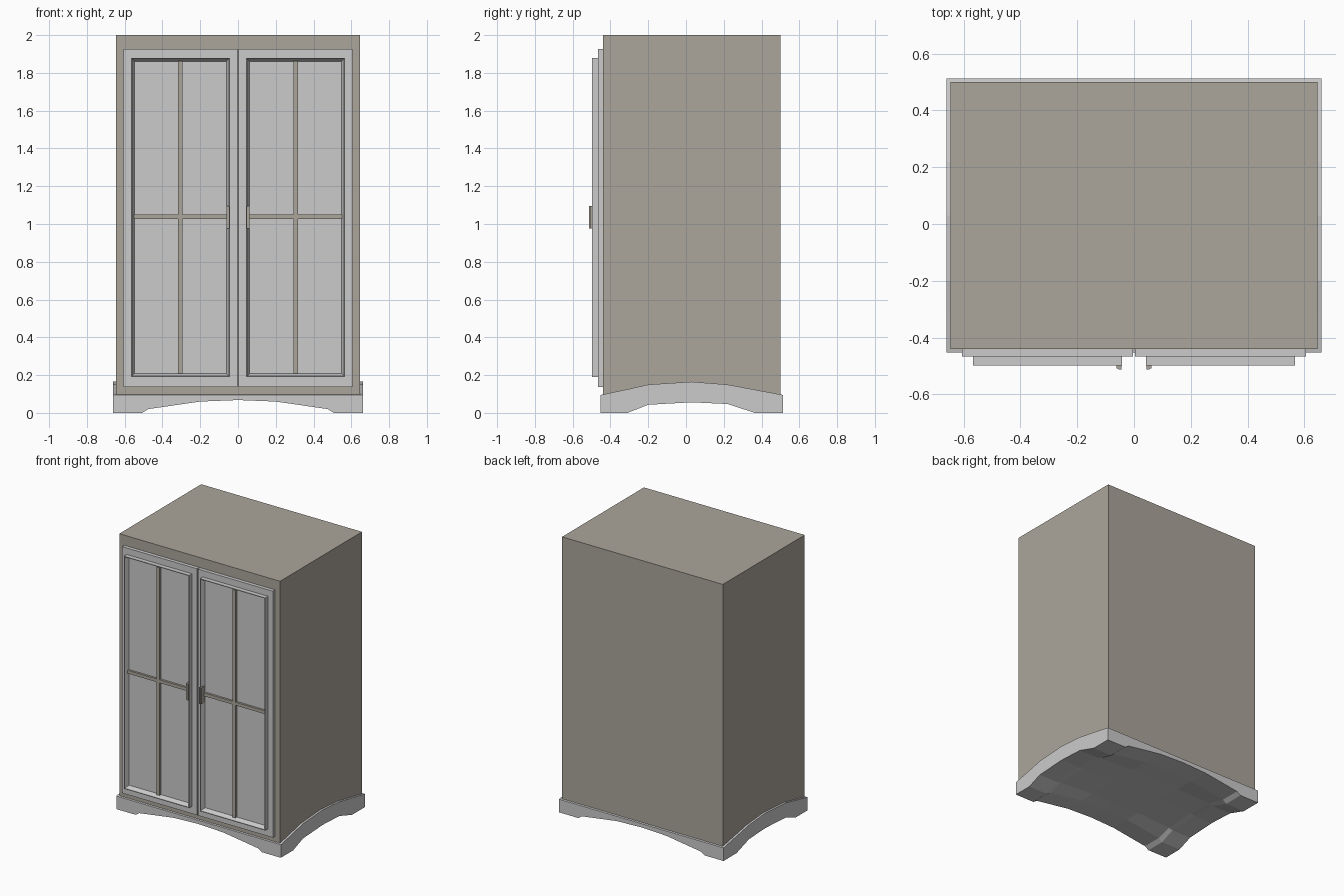
import bpy, bmesh

if "Cube" in bpy.data.objects:
    bpy.data.objects.remove(bpy.data.objects["Cube"])

brown = bpy.data.materials.new("brown_wood")
brown.diffuse_color = (0.41, 0.38, 0.33, 1)
brown.use_nodes = True
brown.node_tree.nodes["Principled BSDF"].inputs["Base Color"].default_value = brown.diffuse_color


def add_object(name, verts, faces, mat=None, mirror=False):
    mesh = bpy.data.meshes.new(name)
    mesh.from_pydata(verts, [], faces)
    bm = bmesh.new()
    bm.from_mesh(mesh)
    bmesh.ops.recalc_face_normals(bm, faces=bm.faces)
    bm.to_mesh(mesh)
    bm.free()
    ob = bpy.data.objects.new(name, mesh)
    bpy.context.collection.objects.link(ob)
    if mat:
        mesh.materials.append(mat)
    if mirror:
        ob.modifiers.new("mirror", 'MIRROR').use_mirror_merge = False
    return ob


def box(name, x, y, z, mat=None, mirror=False):
    verts = [(a, b, c) for a in x for b in y for c in z]
    faces = [(0, 1, 3, 2), (4, 6, 7, 5), (0, 4, 5, 1),
             (2, 3, 7, 6), (0, 2, 6, 4), (1, 5, 7, 3)]
    return add_object(name, verts, faces, mat, mirror)


# Cabinet body
box("cabinet_body", (-0.646, 0.646), (-0.44, 0.50), (0.095, 2.0), brown)

# Plinth: arched lower edge on all four sides, arched top on the two ends
front = [(-0.661, 0), (-0.507, 0), (-0.476, 0.02), (-0.2, 0.06), (0, 0.068),
         (0.2, 0.06), (0.476, 0.02), (0.507, 0), (0.661, 0)]
side = [(-0.452, 0, 0.095), (-0.31, 0, 0.125), (-0.2, 0.043, 0.15),
        (0.03, 0.056, 0.165), (0.22, 0.047, 0.15), (0.365, 0, 0.123),
        (0.513, 0, 0.095)]
nx, ny = len(front), len(side)
bottom = [(x, y, f + g - f * g / 0.07) for x, f in front for y, g, t in side]
top = [(x, y, t) for x, f in front for y, g, t in side]
n = nx * ny
faces = []
for i in range(nx - 1):
    for j in range(ny - 1):
        a = i * ny + j
        quad = (a, a + ny, a + ny + 1, a + 1)
        faces += [quad, tuple(k + n for k in reversed(quad))]
rim = ([i * ny for i in range(nx)] + [(nx - 1) * ny + j for j in range(1, ny)]
       + [i * ny + ny - 1 for i in range(nx - 2, -1, -1)]
       + list(range(ny - 2, 0, -1)))
for a, b in zip(rim, rim[1:] + rim[:1]):
    faces.append((a, b, b + n, a + n))
add_object("plinth", bottom + top, faces)

# Door slabs
box("door", (0.003, 0.606), (-0.466, -0.438), (0.137, 1.927), None, True)

# Raised moulding: mitred ring with a sloped inner face
X0, X1, Z0, Z1 = 0.043, 0.567, 0.19, 1.88
section = [(0, -0.464), (0, -0.498), (0.005, -0.498), (0.02, -0.464)]
verts, faces = [], []
for inset, y in section:
    verts += [(X0 + inset, y, Z0 + inset), (X1 - inset, y, Z0 + inset),
              (X1 - inset, y, Z1 - inset), (X0 + inset, y, Z1 - inset)]
m = len(section)
for r in range(m):
    s = (r + 1) % m
    for k in range(4):
        l = (k + 1) % 4
        faces.append((r * 4 + k, r * 4 + l, s * 4 + l, s * 4 + k))
add_object("door_moulding", verts, faces, None, True)

# Glazing bars
box("vertical_bar", (0.293, 0.317), (-0.482, -0.464), (0.208, 1.862), brown, True)
box("horizontal_bar", (0.06, 0.55), (-0.481, -0.464), (1.026, 1.049), brown, True)

# Handles: mounting plate with a narrower grip
box("handle_plate", (0.044, 0.054), (-0.513, -0.466), (0.977, 1.096), brown, True)
box("handle_grip", (0.052, 0.062), (-0.509, -0.466), (0.977, 1.096), brown, True)
